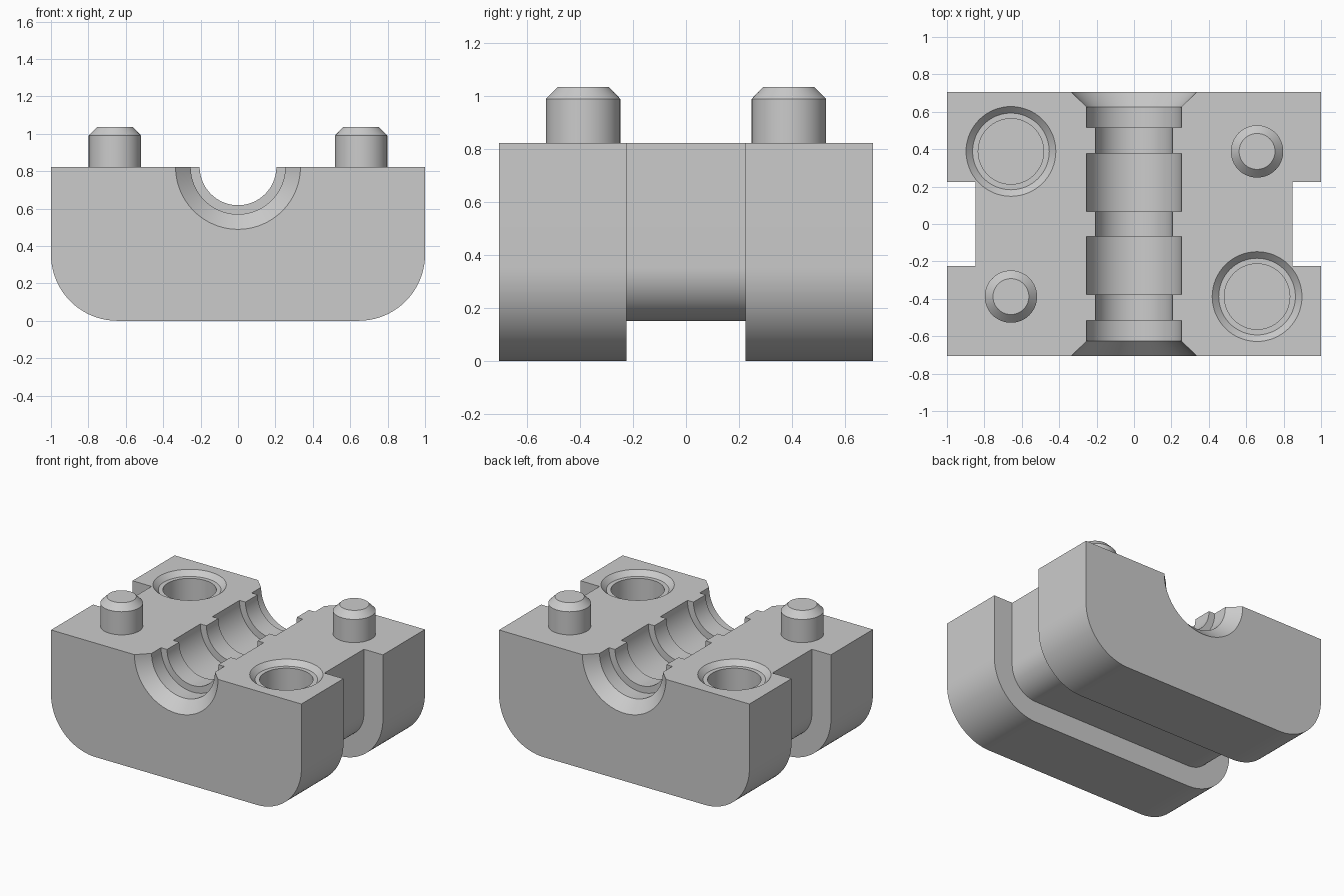
import bpy, bmesh
from math import cos, sin, pi, radians
from mathutils import Matrix

cube = bpy.data.objects.get("Cube")
if cube:
    bpy.data.objects.remove(cube, do_unlink=True)

TOP = 0.823      # parting face height
HALF_Y = 0.705   # half depth of the block

grey = bpy.data.materials.new("plain_grey")
grey.use_nodes = True
GREY = (0.6, 0.6, 0.6, 1)
grey.diffuse_color = GREY
grey.node_tree.nodes["Principled BSDF"].inputs["Base Color"].default_value = GREY


def finish(name, bm):
    bmesh.ops.recalc_face_normals(bm, faces=bm.faces[:])
    mesh = bpy.data.meshes.new(name)
    bm.to_mesh(mesh)
    bm.free()
    mesh.materials.append(grey)
    obj = bpy.data.objects.new(name, mesh)
    bpy.context.collection.objects.link(obj)
    return obj


def activate(obj):
    bpy.ops.object.select_all(action='DESELECT')
    obj.select_set(True)
    bpy.context.view_layer.objects.active = obj


def smooth(obj):
    activate(obj)
    bpy.ops.object.shade_smooth_by_angle(angle=radians(25))


def lathe(name, profile, matrix, sides=64):
    """Solid of revolution from (radius, height) pairs, capped at both ends."""
    bm = bmesh.new()
    rings = [[bm.verts.new((r * cos(2 * pi * i / sides), r * sin(2 * pi * i / sides), h))
              for i in range(sides)] for r, h in profile]
    for a, b in zip(rings, rings[1:]):
        for i in range(sides):
            j = (i + 1) % sides
            bm.faces.new((a[i], a[j], b[j], b[i]))
    bm.faces.new(rings[0])
    bm.faces.new(rings[-1])
    bm.transform(matrix)
    return finish(name, bm)


def section(y, inset, steps=20):
    """U-shaped outline with rounded lower corners, from left top to right top."""
    radius, cx, cz = 0.355 - inset, 0.645, 0.355
    half = [(1 - inset, TOP)]
    for i in range(steps + 1):
        a = pi / 2 * i / steps
        half.append((cx + radius * cos(a), cz - radius * sin(a)))
    points = half + [(-x, z) for x, z in reversed(half)]
    return [(x, y, z) for x, z in points]


# Block: lofted sections with a groove around the sides and bottom
bm = bmesh.new()
GROOVE, INSET = 0.225, 0.152
stations = [(-HALF_Y, 0), (-GROOVE, 0), (-GROOVE, INSET),
            (GROOVE, INSET), (GROOVE, 0), (HALF_Y, 0)]
rings = [[bm.verts.new(p) for p in section(y, d)] for y, d in stations]
for a, b in zip(rings, rings[1:]):
    for i in range(len(a) - 1):
        bm.faces.new((a[i], a[i + 1], b[i + 1], b[i]))
bm.faces.new(rings[0])
bm.faces.new(rings[-1])
bm.faces.new([r[0] for r in rings] + [r[-1] for r in reversed(rings)])
block = finish("mould_block", bm)

# Channel cutter: stepped bore with flared mouths, mirrored about the middle
WIDE, NARROW = 0.253, 0.205
half = [(NARROW, 0.068), (WIDE, 0.068), (WIDE, 0.378), (NARROW, 0.378),
        (NARROW, 0.517), (WIDE, 0.517), (WIDE, 0.625),
        (0.334, HALF_Y), (0.354, HALF_Y + 0.02)]
profile = [(r, -h) for r, h in reversed(half)] + half
cutters = [lathe("channel_cutter", profile,
                 Matrix.Translation((0, 0, TOP)) @ Matrix.Rotation(-pi / 2, 4, 'X'), 96)]

# Socket cutters: chamfered rim, small ledge, deep bore
PX, PY = 0.658, 0.388
socket = [(0.175, -0.25), (0.175, -0.035), (0.205, -0.035), (0.24, 0), (0.26, 0.02)]
for side, x, y in (("left", PX, -PY), ("right", -PX, PY)):
    cutters.append(lathe(side + "_socket_cutter", socket, Matrix.Translation((x, y, TOP))))

for cutter in cutters:
    cutter.hide_render = True
    activate(block)
    mod = block.modifiers.new("cut", 'BOOLEAN')
    mod.operation = 'DIFFERENCE'
    mod.solver = 'EXACT'
    mod.object = cutter
    bpy.ops.object.modifier_apply(modifier=mod.name)
    bpy.data.objects.remove(cutter, do_unlink=True)
smooth(block)

# Locating pins with chamfered tips
pin = [(0.14, -0.02), (0.14, 0.167), (0.096, 0.212)]
for side, x, y in (("left", PX, PY), ("right", -PX, -PY)):
    smooth(lathe(side + "_locating_pin", pin, Matrix.Translation((x, y, TOP))))
